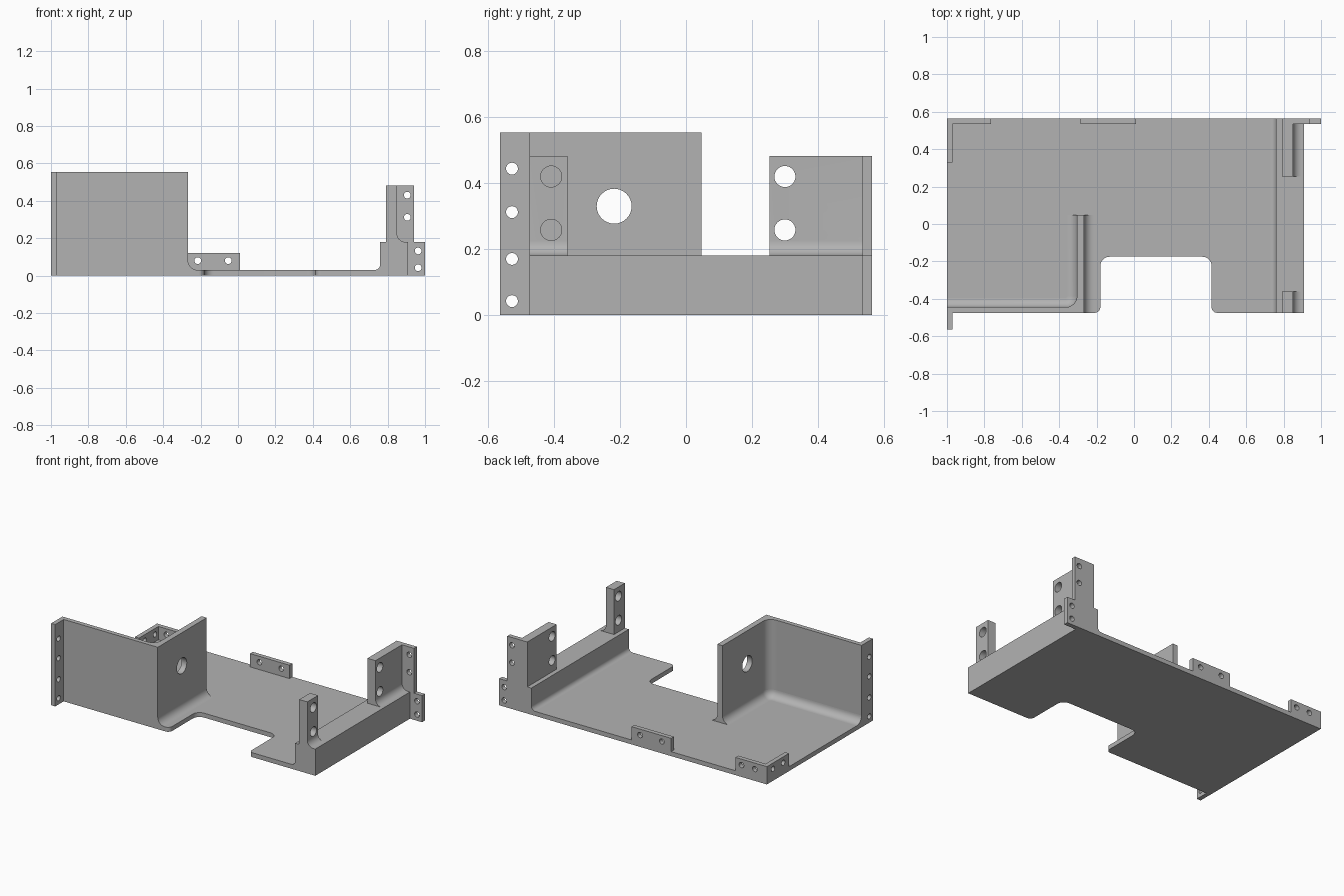
import bpy, bmesh
from math import sin, cos, pi, radians, tan
from mathutils import Vector, Matrix

cube = bpy.data.objects.get("Cube")
if cube:
    bpy.data.objects.remove(cube, do_unlink=True)

grey = bpy.data.materials.new("machined grey")
grey.use_nodes = True
grey.diffuse_color = (0.45, 0.45, 0.45, 1)
grey.node_tree.nodes["Principled BSDF"].inputs["Base Color"].default_value = grey.diffuse_color

# Maps profile coordinates (u, v) and depth w to space for each extrusion axis
PLACE = {"X": lambda u, v, w: (w, u, v),
         "Y": lambda u, v, w: (u, w, v),
         "Z": lambda u, v, w: (u, v, w)}
TURN = {"X": Matrix.Rotation(pi / 2, 4, "Y"), "Y": Matrix.Rotation(pi / 2, 4, "X")}
STEPS = 10


def rounded(points):
    """Replace each (u, v, radius) corner by an arc."""
    out = []
    for i, p in enumerate(points):
        c = Vector(p[:2])
        if len(p) == 2:
            out.append(c)
            continue
        a = (Vector(points[i - 1][:2]) - c).normalized()
        b = (Vector(points[(i + 1) % len(points)][:2]) - c).normalized()
        r = p[2]
        centre = c + (a + b) * r
        for k in range(STEPS + 1):
            t = k / STEPS * pi / 2
            out.append(centre - b * r * cos(t) - a * r * sin(t))
    return out


def finish(name, bm):
    bmesh.ops.recalc_face_normals(bm, faces=bm.faces)
    mesh = bpy.data.meshes.new(name)
    bm.to_mesh(mesh)
    bm.free()
    mesh.materials.append(grey)
    obj = bpy.data.objects.new(name, mesh)
    bpy.context.collection.objects.link(obj)
    return obj


def smooth(obj):
    obj.data.shade_smooth()
    obj.data.set_sharp_from_angle(angle=radians(30))


def prism(name, axis, lo, hi, points, holes=(), radius=0.018, drill=None):
    """Extrude a profile along an axis and drill round holes through it."""
    bm = bmesh.new()
    place = PLACE[axis]
    face = bm.faces.new([bm.verts.new(place(p.x, p.y, lo)) for p in rounded(points)])
    ext = bmesh.ops.extrude_face_region(bm, geom=[face])
    top = [g for g in ext["geom"] if isinstance(g, bmesh.types.BMVert)]
    bmesh.ops.translate(bm, verts=top, vec=place(0, 0, hi - lo))
    obj = finish(name, bm)
    if holes:
        drill = drill or axis
        cut = bmesh.new()
        for u, v in holes:
            at = Matrix.Translation(PLACE[drill](u, v, 0)) @ TURN[drill]
            bmesh.ops.create_cone(cut, cap_ends=True, segments=32, radius1=radius,
                                  radius2=radius, depth=4, matrix=at)
        cutter = finish(name + " cutter", cut)
        cutter.hide_render = True
        mod = obj.modifiers.new("holes", "BOOLEAN")
        mod.operation, mod.solver, mod.object = "DIFFERENCE", "EXACT", cutter
        graph = bpy.context.evaluated_depsgraph_get()
        mesh = bpy.data.meshes.new_from_object(obj.evaluated_get(graph))
        obj.modifiers.clear()
        obj.data = mesh
        bpy.data.objects.remove(cutter, do_unlink=True)
    smooth(obj)
    return obj


def box(u0, u1, v0, v1):
    return [(u0, v0), (u1, v0), (u1, v1), (u0, v1)]


def cove(name, path, r, z):
    """Sweep a concave fillet along a path that can be offset by d."""
    section = [(0, 0)] + [(r - r * sin(k / STEPS * pi / 2), r - r * cos(k / STEPS * pi / 2))
                          for k in range(STEPS + 1)]
    bm = bmesh.new()
    rows = [[bm.verts.new((p.x, p.y, z + h)) for p in rounded(path(d))] for d, h in section]
    for a, b in zip(rows, rows[1:] + rows[:1]):
        for i in range(len(a) - 1):
            bm.faces.new((a[i], a[i + 1], b[i + 1], b[i]))
    bm.faces.new([row[0] for row in rows])
    bm.faces.new([row[-1] for row in rows])
    smooth(finish(name, bm))


BACK, FRONT, THICK = 0.565, -0.475, 0.03
INNER = FRONT + THICK
LIP = BACK - THICK
W0, W1, W_END = -0.305, -0.267, 0.047

# Floor plate with the rounded front notch, fitted around the corner wall
prism("floor_plate", "Z", 0, THICK, [
    (-1, INNER), (W0, INNER), (W0, W_END), (W1, W_END), (W1, FRONT),
    (-0.18, FRONT, 0.03), (-0.18, -0.175, 0.05), (0.415, -0.175, 0.05),
    (0.415, FRONT, 0.03), (0.729, FRONT), (0.729, BACK), (-1, BACK)])

# Tall corner wall with a round port in its side leg
prism("corner_wall", "Z", 0, 0.553, [
    (-1, FRONT), (W1, FRONT), (W1, W_END), (W0, W_END), (W0, INNER, 0.06), (-1, INNER)],
    holes=[(-0.218, 0.33)], radius=0.053, drill="X")
cove("inner_wall_fillet", lambda d: [
    (-1, INNER + d), (W0 - d, INNER + d, 0.06 - d), (W0 - d, W_END)], 0.05, THICK)
cove("outer_wall_fillet", lambda d: [(W1 + d, FRONT), (W1 + d, W_END)], 0.05, THICK)

# Front mounting flange on the corner wall
prism("front_flange", "X", -1, -1 + THICK, box(-0.565, FRONT, 0, 0.553),
      holes=[(-0.528, z) for z in (0.042, 0.17, 0.312, 0.444)])

# Raised side rail
prism("side_rail", "Y", FRONT, BACK, [
    (0.729, 0), (0.91, 0), (0.91, 0.18), (0.76, 0.18), (0.76, THICK, 0.03), (0.729, THICK)])

# Two drilled uprights on the rail
for name, lo, hi, y in (("front_upright", FRONT, -0.36, -0.409),
                        ("rear_upright", 0.253, LIP, 0.3)):
    prism(name, "Y", lo, hi, [
        (0.79, 0.17), (0.79, 0.483), (0.85, 0.483), (0.85, 0.18, 0.045),
        (0.896, 0.18), (0.896, 0.17)],
        holes=[(y, 0.42), (y, 0.258)], radius=0.032, drill="X")

# Stepped rear flange
prism("rear_flange", "Y", LIP, BACK, [
    (0.91, 0), (1, 0), (1, 0.18), (0.94, 0.18), (0.94, 0.483), (0.79, 0.483),
    (0.79, 0.18), (0.91, 0.18)],
    holes=[(0.905, 0.43), (0.905, 0.312), (0.963, 0.132), (0.963, 0.042)])

# Low mounting tabs along the rear edge and rear corner
prism("rear_middle_tab", "Y", LIP, BACK, box(-0.285, 0.01, THICK, 0.12),
      holes=[(-0.215, 0.08), (-0.052, 0.08)])
prism("rear_corner_tab", "Y", LIP, BACK, box(-1, -0.765, THICK, 0.12),
      holes=[(-0.91, 0.08), (-0.81, 0.08)])
prism("side_corner_tab", "X", -1, -1 + THICK, box(0.33, LIP, THICK, 0.12),
      holes=[(0.5, 0.08), (0.39, 0.08)])
